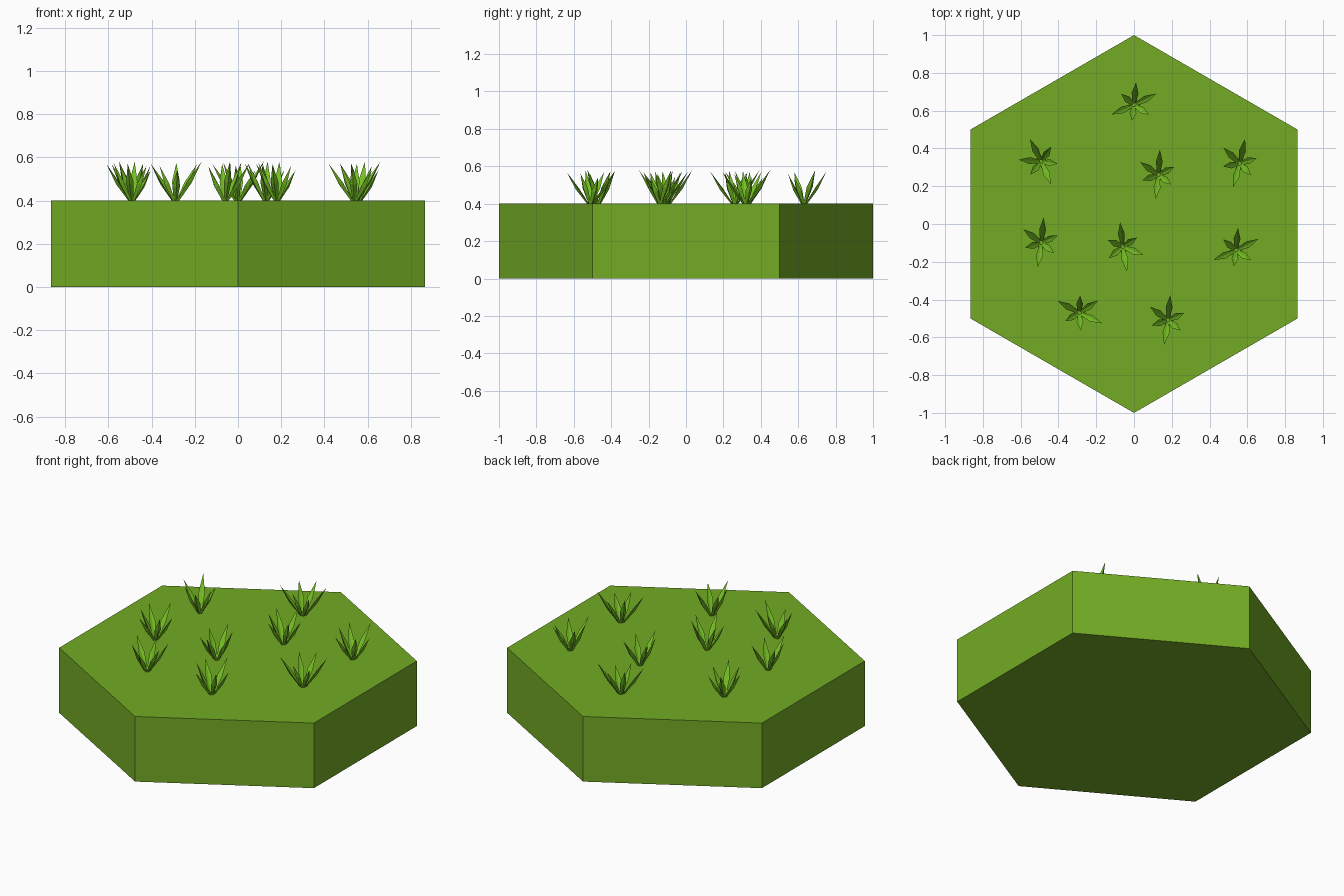
import bpy
from math import radians, sin, cos
from mathutils import Vector

cube = bpy.data.objects.get("Cube")
if cube:
    bpy.data.objects.remove(cube)


def material(name, rgb):
    m = bpy.data.materials.new(name)
    m.use_nodes = True
    m.diffuse_color = (*rgb, 1)
    m.node_tree.nodes["Principled BSDF"].inputs["Base Color"].default_value = (*rgb, 1)
    return m


ground_green = material("ground green", (0.17, 0.41, 0.018))
blade_green = material("blade green", (0.18, 0.53, 0.017))
TOP = 0.4

# Hexagonal ground tile with corners at front and back
bpy.ops.mesh.primitive_cylinder_add(vertices=6, radius=1, depth=TOP, location=(0, 0, TOP / 2))
tile = bpy.context.object
tile.name = "ground_tile"
tile.data.materials.append(ground_green)


# One pointed leaf: narrow foot, wide folded middle, sharp tip
def add_blade(verts, faces, angle, reach, height):
    out = Vector((cos(angle), sin(angle), 0))
    side = Vector((-sin(angle), cos(angle), 0))
    up = Vector((0, 0, 1))
    start = len(verts)
    sections = [(0.08, 0, 0.008), (0.52, 0.5, 0.018)]
    for along, rise, half in sections:
        centre = out * reach * along + up * height * rise
        keel = out * half * 0.7 - up * half * 0.5
        verts.extend([centre - side * half, centre + keel, centre + side * half,
                      centre + keel * 0.3])
    verts.append(out * reach + up * height)
    for i in range(4):
        j = (i + 1) % 4
        faces.append([start + k for k in (i, j, j + 4, i + 4)])
        faces.append([start + i + 4, start + j + 4, start + 8])
    faces.append([start + k for k in (3, 2, 1, 0)])


# Shared tuft: angle in degrees, outward reach, height of each blade
blades = [(27, 0.134, 0.18), (85, 0.12, 0.17), (139, 0.09, 0.175),
          (203, 0.13, 0.17), (263, 0.085, 0.16), (327, 0.095, 0.14)]
verts, faces = [], []
for angle, reach, height in blades:
    add_blade(verts, faces, radians(angle), reach, height)
tuft_mesh = bpy.data.meshes.new("grass_tuft")
tuft_mesh.from_pydata(verts, [], faces)
tuft_mesh.materials.append(blade_green)

# Scatter the tufts: x, y, turn in degrees
tufts = [(0, 0.63, 0), (-0.49, 0.33, 90), (0.13, 0.26, 60),
         (0.56, 0.32, 51), (-0.49, -0.1, 58), (-0.06, -0.12, -107),
         (0.54, -0.14, 0), (-0.29, -0.47, -52), (0.18, -0.51, 58)]
for n, (x, y, turn) in enumerate(tufts, 1):
    tuft = bpy.data.objects.new(f"grass_tuft_{n}", tuft_mesh)
    tuft.location = (x, y, TOP)
    tuft.rotation_euler.z = radians(turn)
    bpy.context.collection.objects.link(tuft)
